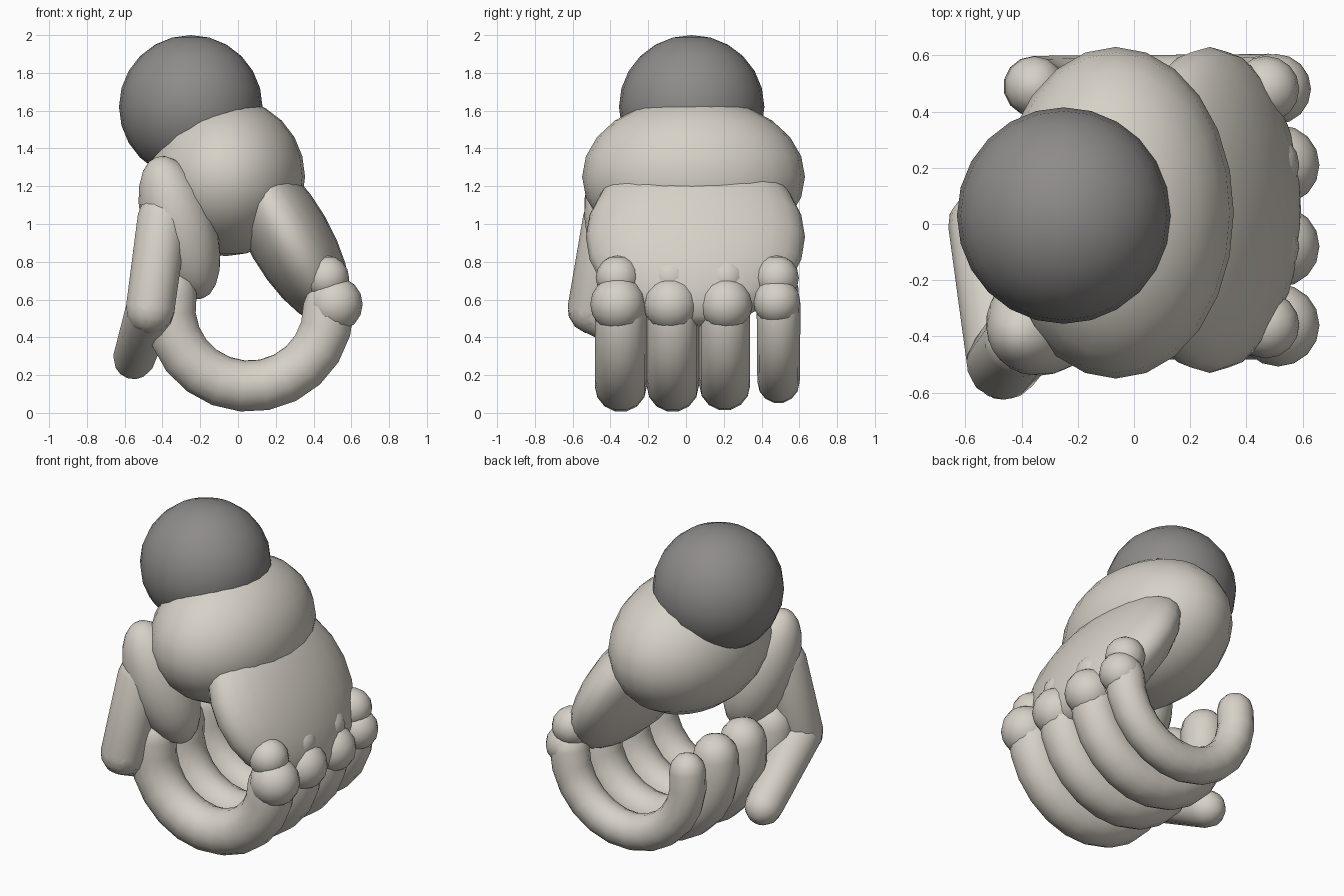
import bpy, bmesh, math
from mathutils import Vector, Matrix

if "Cube" in bpy.data.objects:
    bpy.data.objects.remove(bpy.data.objects["Cube"])


def material(name, rgb):
    m = bpy.data.materials.new(name)
    m.diffuse_color = (*rgb, 1)
    m.use_nodes = True
    m.node_tree.nodes["Principled BSDF"].inputs["Base Color"].default_value = m.diffuse_color
    return m


SKIN = material("warm_light_grey", (0.68, 0.64, 0.57))
CUFF = material("dark_grey", (0.27, 0.26, 0.255))


def finish(bm, name, mat):
    bmesh.ops.recalc_face_normals(bm, faces=bm.faces)
    for f in bm.faces:
        f.smooth = True
    me = bpy.data.meshes.new(name)
    bm.to_mesh(me)
    bm.free()
    me.materials.append(mat)
    ob = bpy.data.objects.new(name, me)
    bpy.context.collection.objects.link(ob)
    return ob


def ellipsoid(name, center, radii, axis=(0, 0, 1), mat=SKIN, seg=24):
    """Ellipsoid whose local z follows axis and whose local y stays near world y."""
    z = Vector(axis).normalized()
    x = Vector((0, 1, 0)).cross(z).normalized()
    rot = Matrix((x, z.cross(x), z)).transposed().to_4x4()
    bm = bmesh.new()
    bmesh.ops.create_uvsphere(bm, u_segments=seg, v_segments=seg // 2, radius=1)
    bm.transform(Matrix.Translation(center) @ rot @ Matrix.Diagonal((*radii, 1)))
    return finish(bm, name, mat)


def capsule(name, points, r0, r1, seg=14):
    """Round-ended tube along a path, tapering from r0 to r1."""
    pts = [Vector(p) for p in points]
    n = len(pts) - 1
    tans = [(pts[min(i + 1, n)] - pts[max(i - 1, 0)]).normalized() for i in range(n + 1)]
    caps = [math.radians(a) for a in (80, 55, 28)]
    rings = [(pts[0] - tans[0] * r0 * math.sin(a), tans[0], r0 * math.cos(a)) for a in caps]
    rings += [(pts[i], tans[i], r0 + (r1 - r0) * i / n) for i in range(n + 1)]
    rings += [(pts[n] + tans[n] * r1 * math.sin(a), tans[n], r1 * math.cos(a))
              for a in reversed(caps)]
    bm = bmesh.new()
    loops = []
    for c, t, r in rings:
        u = (Vector((0, 1, 0)) - t * t.y).normalized()
        v = t.cross(u)
        loops.append([bm.verts.new(c + r * (u * math.cos(k * math.tau / seg)
                                            + v * math.sin(k * math.tau / seg)))
                      for k in range(seg)])
    for a, b in zip(loops, loops[1:]):
        for k in range(seg):
            j = (k + 1) % seg
            bm.faces.new((a[k], a[j], b[j], b[k]))
    bm.faces.new(loops[0])
    bm.faces.new(loops[-1])
    return finish(bm, name, SKIN)


# Wrist, heel of the hand and slanted palm
ellipsoid("wrist", (-0.25, 0.03, 1.62), (0.38, 0.385, 0.38), mat=CUFF)
ellipsoid("palm_heel", (-0.065, 0.04, 1.25), (0.42, 0.59, 0.42))
ellipsoid("palm", (0.27, 0.05, 0.93), (0.22, 0.58, 0.53), (0.5, 0, -0.87))

# Fingers: name, y of knuckle, y of curl, tube radius, curl centre height, knuckle radius
FINGERS = [("index", -0.36, -0.345, 0.138, 0.56, 0.147),
           ("middle", -0.08, -0.07, 0.138, 0.56, 0.145),
           ("ring", 0.21, 0.205, 0.135, 0.565, 0.142),
           ("little", 0.48, 0.49, 0.116, 0.58, 0.125)]
for name, ky, cy, r, cz, kr in FINGERS:
    kz = 0.575 if name != "little" else 0.59
    ellipsoid(name + "_base", (0.47, ky, 0.715), (0.118,) * 3, seg=16)
    ellipsoid(name + "_knuckle", (0.66 - kr - (0.03 if name == "little" else 0), ky, kz),
              (kr,) * 3, seg=16)
    arc = [math.radians(-190 * i / 12) for i in range(13)]
    path = [(0.06 + 0.42 * math.cos(a), cy, cz + 0.42 * math.sin(a)) for a in arc]
    capsule(name + "_finger", path, r, r * (0.92 if name == "little" else 1))

# Thumb: fleshy mound, middle segment and tip folded under the fingers
ellipsoid("thumb_mound", (-0.31, -0.33, 0.98), (0.19, 0.20, 0.40), (0.23, 0.14, -0.72))
capsule("thumb_segment", [(-0.40, -0.41, 1.03), (-0.465, -0.495, 0.55)], 0.135, 0.132)
capsule("thumb_tip", [(-0.465, -0.495, 0.55), (-0.55, 0.0, 0.29)], 0.13, 0.112)
